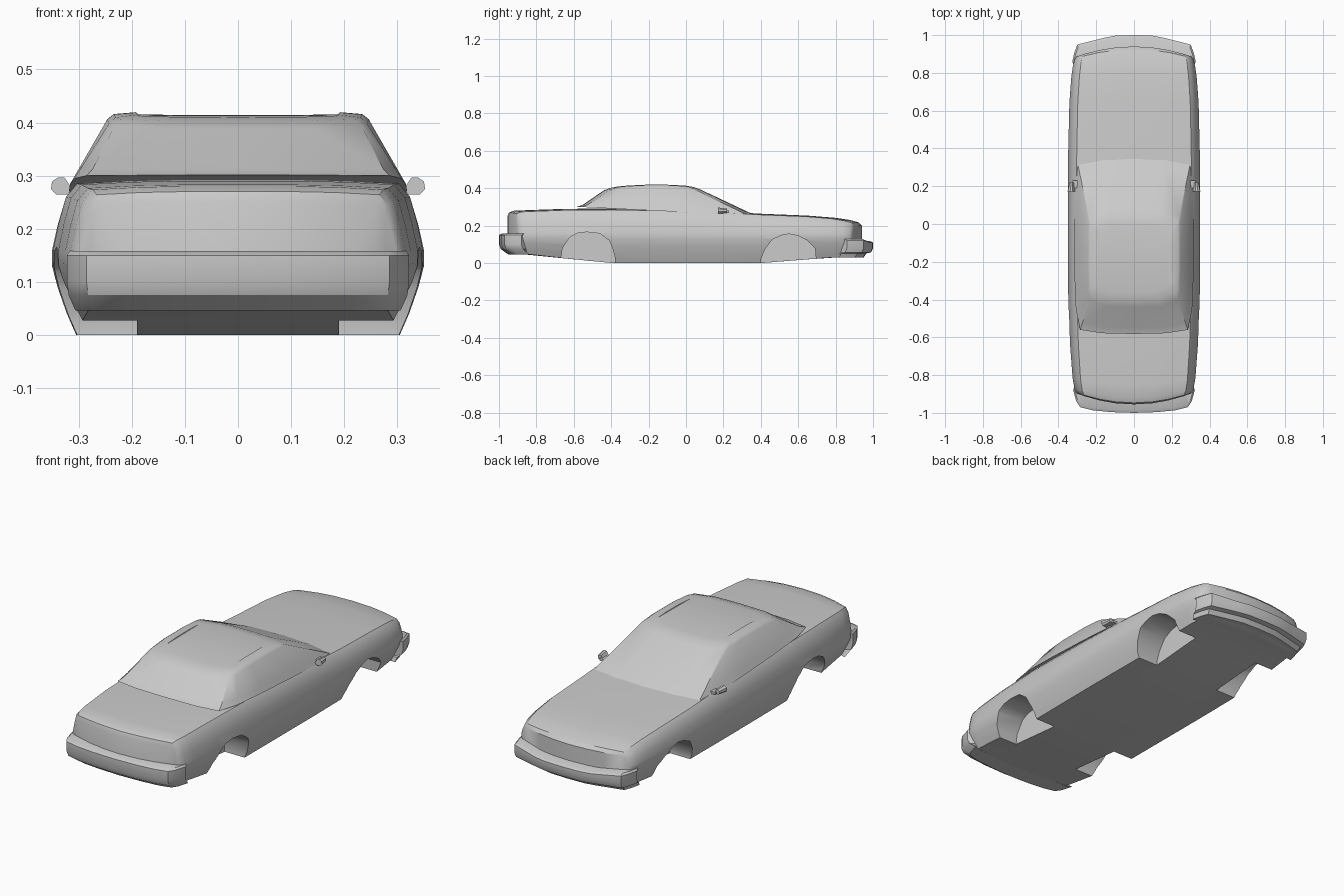
import bpy
import bmesh
import math

default_cube = bpy.data.objects.get("Cube")
if default_cube:
    bpy.data.objects.remove(default_cube, do_unlink=True)

paint = bpy.data.materials.new("plain grey")
paint.use_nodes = True
grey = (0.6, 0.6, 0.6, 1)
paint.diffuse_color = grey
paint.node_tree.nodes["Principled BSDF"].inputs["Base Color"].default_value = grey


def make_object(name, bm):
    """Clean the mesh and turn it into a painted object."""
    bmesh.ops.remove_doubles(bm, verts=bm.verts, dist=0.0001)
    bmesh.ops.recalc_face_normals(bm, faces=bm.faces)
    mesh = bpy.data.meshes.new(name)
    bm.to_mesh(mesh)
    bm.free()
    mesh.materials.append(paint)
    obj = bpy.data.objects.new(name, mesh)
    bpy.context.collection.objects.link(obj)
    return obj


def activate(obj):
    bpy.ops.object.select_all(action="DESELECT")
    obj.select_set(True)
    bpy.context.view_layer.objects.active = obj


def smooth(obj, degrees):
    activate(obj)
    bpy.ops.object.shade_smooth_by_angle(angle=math.radians(degrees))


def loft(name, rings):
    """Skin half rings that start and end on the centre plane, on both sides."""
    bm = bmesh.new()
    for side in (1, -1):
        rows = [[bm.verts.new((side * x, y, z)) for x, y, z in ring] for ring in rings]
        for a, b in zip(rows, rows[1:]):
            for i in range(len(a) - 1):
                bm.faces.new((a[i], a[i + 1], b[i + 1], b[i]))
        # Close both ends with strips across the ring
        for row in (rows[0], rows[-1]):
            last = len(row) - 1
            for i in range(last // 2):
                bm.faces.new((row[i], row[i + 1], row[last - i - 1], row[last - i]))
    return make_object(name, bm)


def prism(name, near, far):
    """Solid between two matching outlines."""
    bm = bmesh.new()
    a = [bm.verts.new(p) for p in near]
    b = [bm.verts.new(p) for p in far]
    bm.faces.new(a)
    bm.faces.new(b)
    for i in range(len(a)):
        j = (i + 1) % len(a)
        bm.faces.new((a[i], a[j], b[j], b[i]))
    return make_object(name, bm)


# Lower body: one half section, fitted to stations along the length
section = [(0, 0), (.33, 0), (.6, 0), (.87, 0), (.92, .04), (.97, .09), (1, .13),
           (1, .16), (.97, .21), (.93, .26), (.87, .285), (.6, .29), (.33, .292), (0, .292)]
stations = [  # y, half width, underside height, deck height
    (-.955, .298, .06, .25), (-.947, .305, .06, .27), (-.92, .315, .05, .28),
    (-.85, .325, .045, .283), (-.65, .338, .025, .29), (-.39, .348, 0, .292),
    (0, .35, 0, .284), (.2, .35, 0, .276), (.4, .348, 0, .264), (.65, .342, .02, .254),
    (.8, .332, .03, .242), (.88, .323, .03, .23), (.925, .312, .03, .217), (.94, .302, .035, .2)]
waist = .145


def body_ring(y, width, low, high):
    bow = .055 * (max(abs(y) - .5, 0) / .45) ** 2
    ring = []
    for u, z in section:
        if z < waist:
            height = low + z * (waist - low) / waist
        else:
            height = waist + (z - waist) * (high - waist) / (section[-1][1] - waist)
        ring.append((u * width, y - math.copysign(bow * u * u, y), height))
    return ring


body = loft("body", [body_ring(*s) for s in stations])

# Wheel arches cut into the body
trunk_arch = [(-.38, -.1), (-.38, .03), (-.39, .07), (-.41, .12), (-.46, .158), (-.53, .166),
              (-.58, .16), (-.62, .14), (-.66, .08), (-.67, .02), (-.67, -.1)]
hood_arch = [(.4, -.1), (.4, .02), (.42, .07), (.46, .125), (.51, .148), (.55, .156),
             (.6, .146), (.65, .12), (.69, .08), (.695, .02), (.695, -.1)]
for arch in (trunk_arch, hood_arch):
    for side in (1, -1):
        cutter = prism("arch_cutter", [(side * .19, y, z) for y, z in arch],
                       [(side * .45, y, z) for y, z in arch])
        cutter.hide_render = True
        cut = body.modifiers.new("arch", "BOOLEAN")
        cut.operation = "DIFFERENCE"
        cut.solver = "EXACT"
        cut.object = cutter
        activate(body)
        bpy.ops.object.modifier_apply(modifier=cut.name)
        bpy.data.objects.remove(cutter, do_unlink=True)
smooth(body, 32)

# Cabin: rings from the window line up to the roof
window_line = [(0, .375), (.17, .365), (.3, .33), (.314, .2), (.318, 0),
               (.316, -.25), (.308, -.45), (.285, -.56), (.17, -.578), (0, -.582)]
roof_line = [(0, .075), (.14, .07), (.24, .04), (.244, .01), (.246, -.08),
             (.246, -.25), (.243, -.36), (.232, -.4), (.14, -.435), (0, -.44)]


def deck_height(y):
    return .28 - .05 * y


def roof_height(y):
    return .42 - .25 * (y + .16) ** 2


def shrink(points, across, along):
    """Scale an outline about the middle of the roof."""
    return [(x * across, (y + .18) * along - .18) for x, y in points]


base = [(x, y, deck_height(y) - .008) for x, y in window_line]
eaves = [(x, y, roof_height(y) - .012) for x, y in roof_line]
foot = []
for (x, y, z), (u, v, w) in zip(base, eaves):
    t = .22
    sag = .008 if y < -.5 else 0
    foot.append((x + (u - x) * t, y + (v - y) * t, z + (w - z) * t - sag))
edge = [(x, y, roof_height(y) - .003) for x, y in shrink(roof_line, .95, .86)]
crown = [(x, y, roof_height(y)) for x, y in shrink(roof_line, .78, .7)]
cabin = loft("cabin", [base, foot, eaves, edge, crown])
smooth(cabin, 35)


# Bumpers: a plan outline stacked at several heights
def bumper(name, outline, inner, levels, dip=0):
    rings = []
    for height, scale in levels:
        outer = [(x * scale, y * scale) for x, y in outline]
        plan = outer + [(x * .9, inner) for x, y in reversed(outer)]
        rings.append([(x, y, height - (dip if x < .17 and height > .11 else 0))
                      for x, y in plan])
    smooth(loft(name, rings), 30)


bumper("trunk_bumper",
       [(0, -1), (.12, -.996), (.22, -.986), (.285, -.97), (.305, -.94), (.322, -.88)], -.85,
       [(.158, .985), (.15, 1), (.1, 1), (.075, .99), (.046, .95)])
bumper("hood_bumper",
       [(0, 1), (.1, .997), (.16, .985), (.3, .95), (.315, .91), (.327, .86)], .82,
       [(.13, .985), (.122, 1), (.08, 1), (.057, .99), (.052, .965), (.03, .95)], .012)

# Door mirrors with short stems
housing = [(.313, .276), (.32, .264), (.343, .265), (.352, .275),
           (.35, .289), (.338, .297), (.326, .296)]
stem = [(.3, .268), (.325, .268), (.325, .28), (.3, .28)]
for label, side in (("left", 1), ("right", -1)):
    glass_side = [(side * x, .172, z) for x, z in housing]
    nose_side = [(side * (.32 + (x - .32) * .7), .22, .278 + (z - .278) * .7)
                 for x, z in housing]
    smooth(prism(label + "_mirror", glass_side, nose_side), 30)
    prism(label + "_mirror_stem", [(side * x, .19, z) for x, z in stem],
          [(side * x, .23, z) for x, z in stem])
